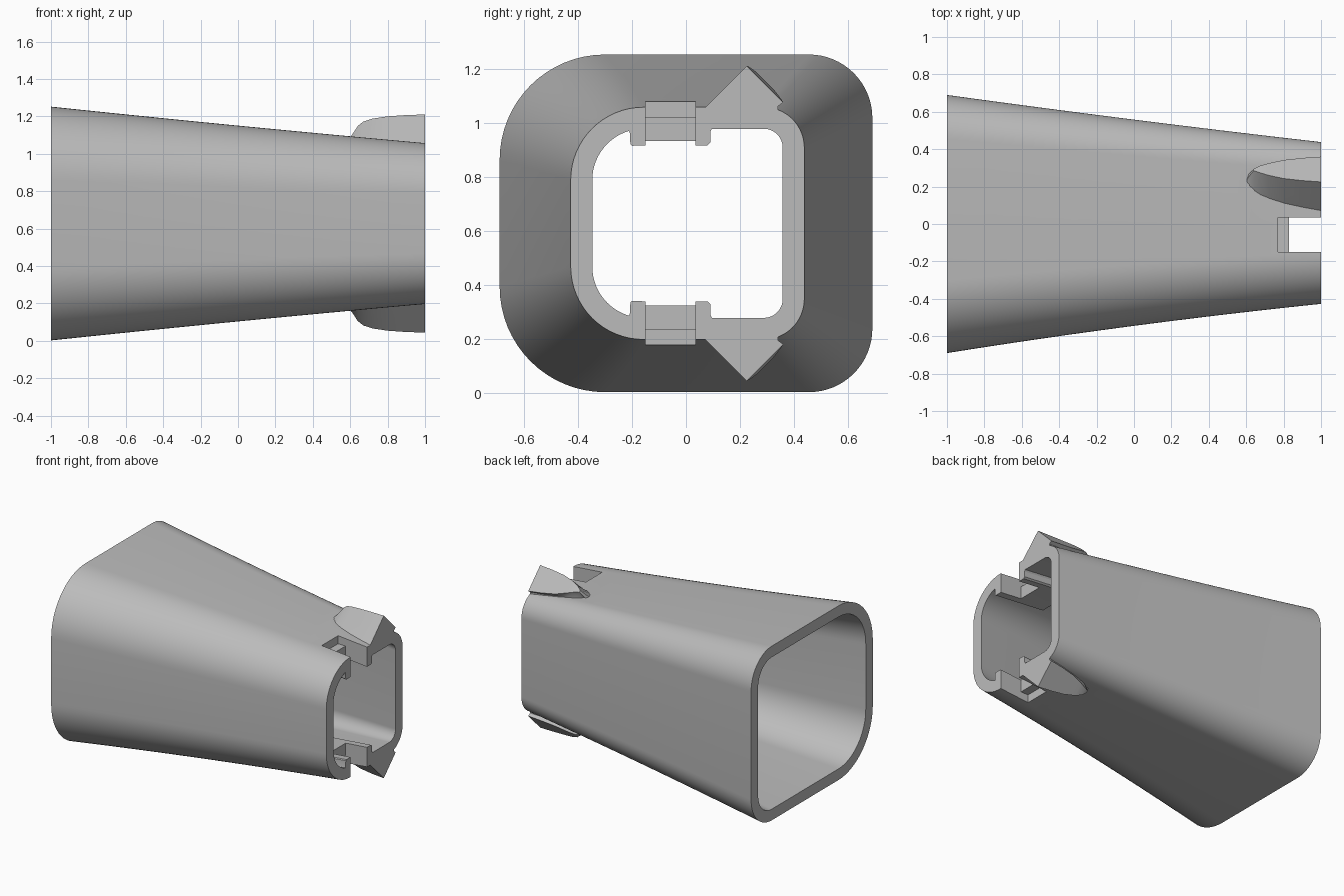
import bpy, bmesh
from math import sin, cos, pi, radians

MID = 0.627          # height of the horizontal symmetry plane
WALL = 0.08

cube = bpy.data.objects.get("Cube")
if cube:
    bpy.data.objects.remove(cube, do_unlink=True)

grey = bpy.data.materials.new("grey plastic")
grey.use_nodes = True
COLOUR = (0.5, 0.5, 0.5, 1)
grey.diffuse_color = COLOUR
grey.node_tree.nodes["Principled BSDF"].inputs["Base Color"].default_value = COLOUR


def loft(name, rings, ring_closed=False):
    """Skin rings of (x, y, z); cap the ends, or join last ring to first."""
    bm = bmesh.new()
    loops = [[bm.verts.new(p) for p in ring] for ring in rings]
    pairs = list(zip(loops, loops[1:]))
    if ring_closed:
        pairs.append((loops[-1], loops[0]))
    else:
        bm.faces.new(loops[0])
        bm.faces.new(loops[-1])
    n = len(loops[0])
    for a, b in pairs:
        for i in range(n):
            j = (i + 1) % n
            bm.faces.new((a[i], a[j], b[j], b[i]))
    bmesh.ops.recalc_face_normals(bm, faces=bm.faces)
    mesh = bpy.data.meshes.new(name)
    bm.to_mesh(mesh)
    bm.free()
    mesh.materials.append(grey)
    obj = bpy.data.objects.new(name, mesh)
    bpy.context.collection.objects.link(obj)
    return obj


def both(name, rings):
    """Upper part and its mirror image below the symmetry plane."""
    flipped = [[(x, y, 2 * MID - z) for x, y, z in r] for r in rings]
    return [loft("upper_" + name, rings), loft("lower_" + name, flipped)]


def section(x, inset):
    """Rounded rectangle with larger corners at the front."""
    t = (1 - x) / 2
    bow = 4 * t * (1 - t)
    front = -0.427 - 0.263 * t + 0.014 * bow + inset
    back = 0.438 + 0.252 * t - 0.006 * bow - inset
    half = 0.43 + 0.195 * t - 0.004 * bow - inset
    rf = 0.27 + 0.12 * t - inset
    rb = 0.15 + 0.085 * t - inset
    ring = []
    corners = ((back, 1, 1, rb, 0), (front, -1, 1, rf, 90),
               (front, -1, -1, rf, 180), (back, 1, -1, rb, 270))
    for y, sy, sz, r, start in corners:
        for k in range(17):
            a = radians(start + 90 * k / 16)
            ring.append((x, y - sy * r + r * cos(a),
                         MID + sz * (half - r) + r * sin(a)))
    return ring


# Tapered hollow sleeve
xs = [-1 + i / 6 for i in range(13)]
sleeve = loft("tapered_sleeve",
              [section(x, 0) for x in xs] + [section(x, WALL) for x in reversed(xs)],
              ring_closed=True)

# Inner pads around the latch slots
PAD = ((-0.22, 1.0), (-0.208, 0.96), (-0.206, 0.92), (-0.2, 0.914), (-0.15, 0.916),
       (0.08, 0.916), (0.09, 0.926), (0.09, 0.965), (0.1, 0.985), (0.1, 1.0))
pads = both("latch_pad", [[(x, y, z + 0.09 * (1 - x)) for y, z in PAD]
                          for x in (0.6, 1.0)])

# Ridged fins with a rounded nose: x, left, ridge, right, ridge height
FIN = ((0.6, 0.2, 0.23, 0.25, 1.088), (0.615, 0.185, 0.255, 0.268, 1.11),
       (0.64, 0.165, 0.285, 0.295, 1.148), (0.67, 0.145, 0.275, 0.31, 1.172),
       (0.72, 0.125, 0.26, 0.325, 1.188), (0.8, 0.1, 0.243, 0.342, 1.2),
       (0.9, 0.078, 0.232, 0.353, 1.207), (1.0, 0.06, 0.225, 0.36, 1.21))
fin_rings = []
for x, left, ridge, right, top in FIN:
    rise = 0.09 * (1 - x)
    edge = top - (right - ridge)
    fin_rings.append([(x, left, 1.02 + rise), (x, left, min(1.045 + rise, top - 0.005)),
                      (x, ridge, top), (x, right, edge),
                      (x, right - 0.02, min(1.06 + rise, edge - 0.01)),
                      (x, right - 0.02, 1.02 + rise)])
fins = both("ridge_fin", fin_rings)


def slab(x0, z0):
    return [[(x, -0.15, z0), (x, 0.035, z0), (x, 0.035, 1.3), (x, -0.15, 1.3)]
            for x in (x0, 1.1)]


# Stepped latch slots
cutters = both("slot_step_cutter", slab(0.77, 1.02)) + both("slot_cutter", slab(0.83, 0.85))


def combine(target, tool, operation):
    mod = target.modifiers.new(tool.name, 'BOOLEAN')
    mod.operation = operation
    mod.solver = 'EXACT'
    mod.object = tool
    bpy.context.view_layer.objects.active = target
    bpy.ops.object.modifier_apply(modifier=mod.name)
    bpy.data.objects.remove(tool, do_unlink=True)


for part in pads + fins:
    combine(sleeve, part, 'UNION')
for cutter in cutters:
    combine(sleeve, cutter, 'DIFFERENCE')

bpy.ops.object.select_all(action='DESELECT')
sleeve.select_set(True)
bpy.context.view_layer.objects.active = sleeve
bpy.ops.object.shade_smooth_by_angle(angle=radians(25))
